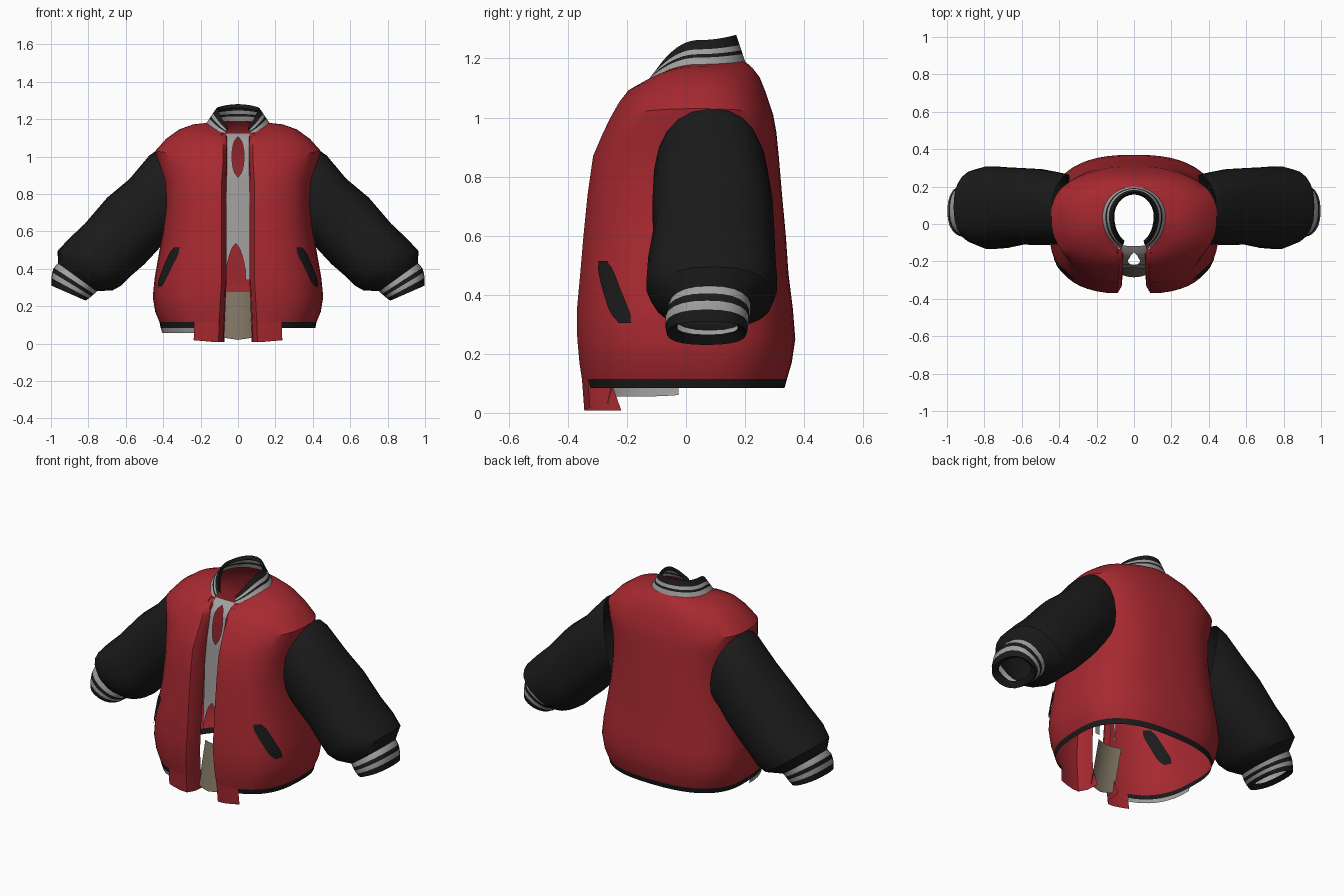
import bpy, bmesh, math
from mathutils import Vector
from mathutils.bvhtree import BVHTree

if "Cube" in bpy.data.objects:
    bpy.data.objects.remove(bpy.data.objects["Cube"])


def material(name, rgb):
    m = bpy.data.materials.new(name)
    m.diffuse_color = (*rgb, 1)
    m.use_nodes = True
    m.node_tree.nodes["Principled BSDF"].inputs["Base Color"].default_value = m.diffuse_color
    return m


RED = material("jacket red", (0.385, 0.022, 0.03))
BLACK = material("sleeve black", (0.0105, 0.0105, 0.0105))
GREY = material("rib grey", (0.36, 0.35, 0.345))
TAN = material("lining tan", (0.21, 0.17, 0.12))


def sheet(name, rows, mats, pick=lambda r, c: 0, closed=False, angle=35):
    """Loft a grid of points; pick(row, column) gives the material, None skips the face."""
    bm = bmesh.new()
    vs = [[bm.verts.new(p) for p in row] for row in rows]
    n = len(rows[0])
    for r in range(len(rows) - 1):
        for c in range(n if closed else n - 1):
            k = pick(r, c)
            if k is None:
                continue
            d = (c + 1) % n
            f = bm.faces.new((vs[r][c], vs[r][d], vs[r + 1][d], vs[r + 1][c]))
            f.material_index = k
    bmesh.ops.delete(bm, geom=[v for v in bm.verts if not v.link_faces], context='VERTS')
    bmesh.ops.recalc_face_normals(bm, faces=bm.faces)
    me = bpy.data.meshes.new(name)
    bm.to_mesh(me)
    bm.free()
    for m in mats:
        me.materials.append(m)
    ob = bpy.data.objects.new(name, me)
    bpy.context.collection.objects.link(ob)
    bpy.context.view_layer.objects.active = ob
    ob.select_set(True)
    bpy.ops.object.shade_smooth_by_angle(angle=math.radians(angle))
    ob.select_set(False)
    return ob


CY = 0.04
COLS = 52


def ring(zf, zs, zb, hw, yf, yb, n, gap):
    """Open rounded-box ring, starting and ending at the front opening."""
    a0 = math.asin((gap / hw) ** (n / 2))
    pts = []
    for i in range(COLS + 1):
        a = a0 + (2 * math.pi - 2 * a0) * i / COLS
        s, c = math.sin(a), math.cos(a)
        m = n if c > 0 else min(n, 2.5)
        x = hw * math.copysign(abs(s) ** (2 / m), s)
        y = CY + ((yf if c > 0 else yb) - CY) * abs(c) ** (2 / m)
        z = zs + ((zf if c > 0 else zb) - zs) * c * c
        pts.append(Vector((x, y, z)))
    return pts


def lerp(a, b, t):
    return [p + (q - p) * t for p, q in zip(a, b)]


def flat(z, hw, yf, yb, n=2.9, gap=0.066):
    return ring(z, z, z, hw, yf, yb, n, gap)


# Torso: hem up to the neck, with the opening edges rolled inwards
hem_top = flat(0.115, 0.42, -0.358, 0.342, gap=0.077)
neck = ring(1.11, 1.18, 1.19, 0.168, -0.15, 0.2, 2.0, 0.07)
torso = [
    hem_top,
    flat(0.17, 0.443, -0.366, 0.358, gap=0.074),
    flat(0.25, 0.456, -0.373, 0.37, gap=0.071),
    flat(0.35, 0.446, -0.374, 0.362),
    flat(0.47, 0.425, -0.363, 0.347),
    flat(0.60, 0.402, -0.352, 0.338),
    flat(0.74, 0.39, -0.338, 0.325),
    flat(0.87, 0.40, -0.32, 0.314, 2.7),
    flat(0.95, 0.425, -0.285, 0.306, 2.6, 0.062),
    ring(1.0, 1.03, 1.01, 0.443, -0.26, 0.295, 2.45, 0.06),
    ring(1.05, 1.095, 1.085, 0.385, -0.232, 0.27, 2.35, 0.06),
    ring(1.09, 1.145, 1.135, 0.315, -0.2, 0.25, 2.25, 0.062),
    ring(1.105, 1.172, 1.168, 0.24, -0.17, 0.225, 2.1, 0.066),
    neck,
]


def folded(row, deepest=0.1):
    depth = min(deepest, max(0.01, -0.16 - row[0].y))
    steps = ((0.92, 1.0), (1.0, 0.4), (1.32, 0.05))
    a, b = [[Vector((p.x * k, p.y + depth * d, p.z)) for k, d in steps]
            for p in (row[0], row[-1])]
    return a + row[1:-1] + b[::-1]


body = sheet("jacket_body", [folded(r) for r in torso], [RED])

# Front flaps hang below the hem
flap_low = [Vector((p.x * 1.02, p.y + 0.008, 0.008 + 0.09 * max(0, abs(p.x) - 0.12)))
            for p in hem_top]


def in_flap(c):
    c = min(max(c, 0), COLS - 1)
    mid = (hem_top[c] + hem_top[c + 1]) / 2
    return abs(mid.x) < 0.235 and mid.y < 0


sheet("front_flaps", [folded(hem_top), folded(flap_low, 0.13)], [RED],
      lambda r, c: 0 if in_flap(c - 2) else None)

# Ribbed hem: black band, with a grey lower edge on one front side
hem_mid = [Vector((p.x * 0.985, p.y * 0.975, 0.084)) for p in hem_top]
hem_low = [Vector((p.x * 0.97, p.y * 0.95, 0.056 + 0.1 * max(0, p.y + 0.1) ** 1.2))
           for p in hem_top]


def hem_pick(r, c):
    p = hem_top[c]
    if in_flap(c) or (r == 1 and (p.y > 0.06 or p.x > 0)):
        return None
    return r


sheet("hem_band", [hem_top, hem_mid, hem_low], [BLACK, GREY], hem_pick)

# Striped standing collar
collar_top = ring(1.125, 1.262, 1.28, 0.113, -0.125, 0.17, 2.0, 0.055)
collar_rows = [lerp(neck, collar_top, t) for t in (0, 0.28, 0.42, 0.62, 1)]
collar_rows.append([Vector((p.x * 0.93, CY + (p.y - CY) * 0.9, p.z - 0.02)) for p in collar_top])
sheet("collar", collar_rows, [GREY, BLACK], lambda r, c: (0, 1, 0, 1, 1)[r])

# Sleeves and cuffs: top (x, z), bottom (x, z), y range, inward bow of the seam
SLEEVE = [
    (0.44, 1.03, 0.365, 0.585, -0.10, 0.265, -0.05),
    (0.475, 1.005, 0.385, 0.555, -0.11, 0.278, -0.02),
    (0.58, 0.88, 0.43, 0.50, -0.115, 0.295, 0),
    (0.70, 0.78, 0.50, 0.425, -0.11, 0.30, 0),
    (0.82, 0.64, 0.575, 0.36, -0.13, 0.305, 0),
    (0.905, 0.56, 0.625, 0.31, -0.135, 0.31, 0),
    (0.965, 0.495, 0.67, 0.285, -0.11, 0.295, 0),
    (0.962, 0.43, 0.755, 0.28, -0.06, 0.22, 0),
]
CUFF = [
    (0.962, 0.43, 0.755, 0.28, -0.06, 0.22, 0),
    (0.985, 0.405, 0.77, 0.265, -0.068, 0.215, 0),
    (0.993, 0.38, 0.783, 0.253, -0.07, 0.213, 0),
    (0.998, 0.35, 0.797, 0.242, -0.07, 0.21, 0),
    (0.998, 0.31, 0.815, 0.23, -0.065, 0.205, 0),
    (0.965, 0.32, 0.835, 0.262, -0.03, 0.175, 0),
]


def tube(specs, side, n=22):
    rows = []
    for tx, tz, bx, bz, y0, y1, bow in specs:
        mid = Vector(((tx + bx) / 2, (y0 + y1) / 2, (tz + bz) / 2))
        up = Vector(((tx - bx) / 2, 0, (tz - bz) / 2))
        row = []
        for i in range(n):
            a = 2 * math.pi * i / n
            s, c = math.sin(a), math.cos(a)
            p = mid + up * math.copysign(abs(c) ** 0.85, c)
            p.y += (y1 - y0) / 2 * math.copysign(abs(s) ** 0.85, s)
            p.x = side * (p.x + bow * s * s)
            row.append(p)
        rows.append(row)
    return rows


for side, label in ((-1, "left"), (1, "right")):
    sheet(label + "_sleeve", tube(SLEEVE, side), [BLACK], closed=True)
    sheet(label + "_cuff", tube(CUFF, side), [GREY, BLACK],
          lambda r, c: (0, 1, 0, 1, 1)[r], closed=True)

# Slanted pocket welts laid on both faces of the torso wall
bm = bmesh.new()
bm.from_mesh(body.data)
tree = BVHTree.FromBMesh(bm)
bm.free()
for side, label in ((-1, "left"), (1, "right")):
    for offset, layer in ((0.007, "outer"), (-0.006, "inner")):
        rows = []
        for i in range(21):
            t = i / 20
            half = 0.085 * max(0.35, (1 - abs(2 * t - 1) ** 6)) ** 0.5
            row = []
            for j in range(7):
                ang = 0.86 + 0.25 * t + half * (j - 3) / 3
                z = 0.515 - 0.21 * t
                d = Vector((side * math.sin(ang), -math.cos(ang), 0))
                hit = tree.ray_cast(Vector((0, 0, z)), d)[0]
                row.append(hit + d * offset)
            rows.append(row)
        sheet(f"{label}_pocket_{layer}", rows, [BLACK])

# Grey inner placket with an oval slot and an arched lower cut-out
PATH = [(0.34, -0.24), (0.55, -0.23), (0.9, -0.215), (1.07, -0.18), (1.11, -0.145), (1.125, -0.115)]


def placket_y(z):
    for (z0, y0), (z1, y1) in zip(PATH, PATH[1:]):
        if z <= z1:
            return y0 + (y1 - y0) * (z - z0) / (z1 - z0)
    return PATH[-1][1]


def slot(z):
    if z < 0.53:
        return 0.052 * math.sqrt(min(1, (0.53 - z) / 0.14))
    return 0.032 * math.sqrt(max(0, 1 - ((z - 1.0) / 0.105) ** 2))


for side, label in ((-1, "left"), (1, "right")):
    rows = []
    for i in range(41):
        z = 0.34 + 0.785 * i / 40
        y, shift = placket_y(z), -0.012 if z < 0.55 else 0
        rows.append([(side * 0.07, y, z), (side * slot(z) + shift, y - 0.003, z)])
    sheet(label + "_placket", rows, [GREY])

# Tan lining panel at the bottom of the opening
rows = []
for i in range(5):
    t = i / 4
    rows.append([(0.02 * (j - 4), -0.285 + 0.065 * t + 0.02 * ((j - 4) / 4) ** 2,
                  0.02 + 0.012 * abs(j - 4) / 4 * (1 - t) + 0.262 * t) for j in range(9)])
sheet("lining_panel", rows, [TAN])
